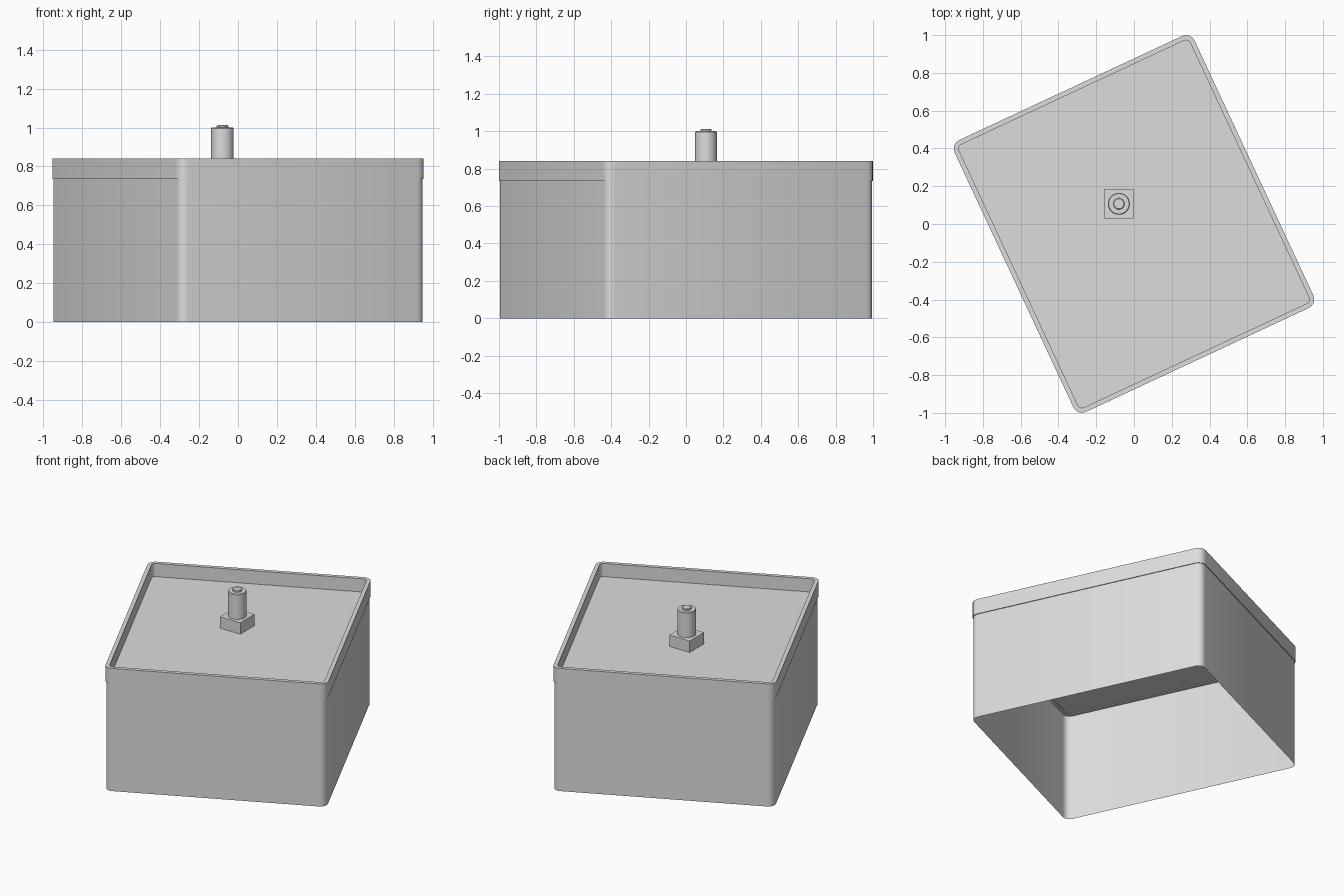
import bpy
import bmesh
import math
from mathutils import Matrix

cube = bpy.data.objects.get("Cube")
if cube:
    bpy.data.objects.remove(cube, do_unlink=True)

grey = bpy.data.materials.new("light_grey")
grey.use_nodes = True
grey.diffuse_color = (0.72, 0.72, 0.72, 1)
grey.node_tree.nodes["Principled BSDF"].inputs["Base Color"].default_value = (0.72, 0.72, 0.72, 1)

TURN = math.radians(25)      # the box stands turned about z
CORE_X, CORE_Y = 0.651, 0.744  # corner arc centres
RADIUS = 0.05
KNOB = (-0.08, 0.107)


def rounded_ring(r, z, steps=4):
    """Points of a rounded rectangle with corner radius r."""
    points = []
    for quarter, (sx, sy) in enumerate([(1, 1), (-1, 1), (-1, -1), (1, -1)]):
        for i in range(steps + 1):
            a = math.pi / 2 * (quarter + i / steps)
            points.append((sx * CORE_X + r * math.cos(a), sy * CORE_Y + r * math.sin(a), z))
    return points


def circle_ring(r, z, steps=32):
    return [(r * math.cos(math.tau * i / steps), r * math.sin(math.tau * i / steps), z)
            for i in range(steps)]


def loft(name, rings, location=(0, 0), turn=0, caps=True):
    """Join successive rings into one surface."""
    bm = bmesh.new()
    loops = [[bm.verts.new(p) for p in ring] for ring in rings]
    for low, high in zip(loops, loops[1:]):
        n = len(low)
        for i in range(n):
            j = (i + 1) % n
            bm.faces.new((low[i], low[j], high[j], high[i]))
    if caps:
        bm.faces.new(loops[0][::-1])
        bm.faces.new(loops[-1])
        bmesh.ops.recalc_face_normals(bm, faces=bm.faces)
    bm.transform(Matrix.Translation((*location, 0)) @ Matrix.Rotation(turn, 4, 'Z'))
    mesh = bpy.data.meshes.new(name)
    bm.to_mesh(mesh)
    bm.free()
    obj = bpy.data.objects.new(name, mesh)
    obj.data.materials.append(grey)
    bpy.context.collection.objects.link(obj)
    return obj


def smooth(obj):
    bpy.ops.object.select_all(action='DESELECT')
    obj.select_set(True)
    bpy.context.view_layer.objects.active = obj
    bpy.ops.object.shade_smooth_by_angle(angle=math.radians(30))


# Thin walls, open underneath
body = RADIUS - 0.005
smooth(loft("box_walls", [rounded_ring(body, 0), rounded_ring(body, 0.735)],
            turn=TURN, caps=False))

# Shallow tray lid with raised rim
inner = RADIUS - 0.026
lid_profile = [(inner, 0.74), (inner, 0.735), (RADIUS, 0.735), (RADIUS, 0.84),
               (inner, 0.84), (inner, 0.75)]
smooth(loft("tray_lid", [rounded_ring(r, z) for r, z in lid_profile], turn=TURN))

# Square foot of the knob, aligned with the axes
foot = 0.077
loft("knob_foot", [[(-foot, -foot, z), (foot, -foot, z), (foot, foot, z), (-foot, foot, z)]
                   for z in (0.748, 0.828)], location=KNOB)

# Round post with a small button on top
post_profile = [(0.058, 0.826), (0.058, 0.995), (0.054, 1.0), (0.03, 1.0),
                (0.03, 1.008), (0.026, 1.012)]
smooth(loft("knob_post", [circle_ring(r, z) for r, z in post_profile], location=KNOB))
